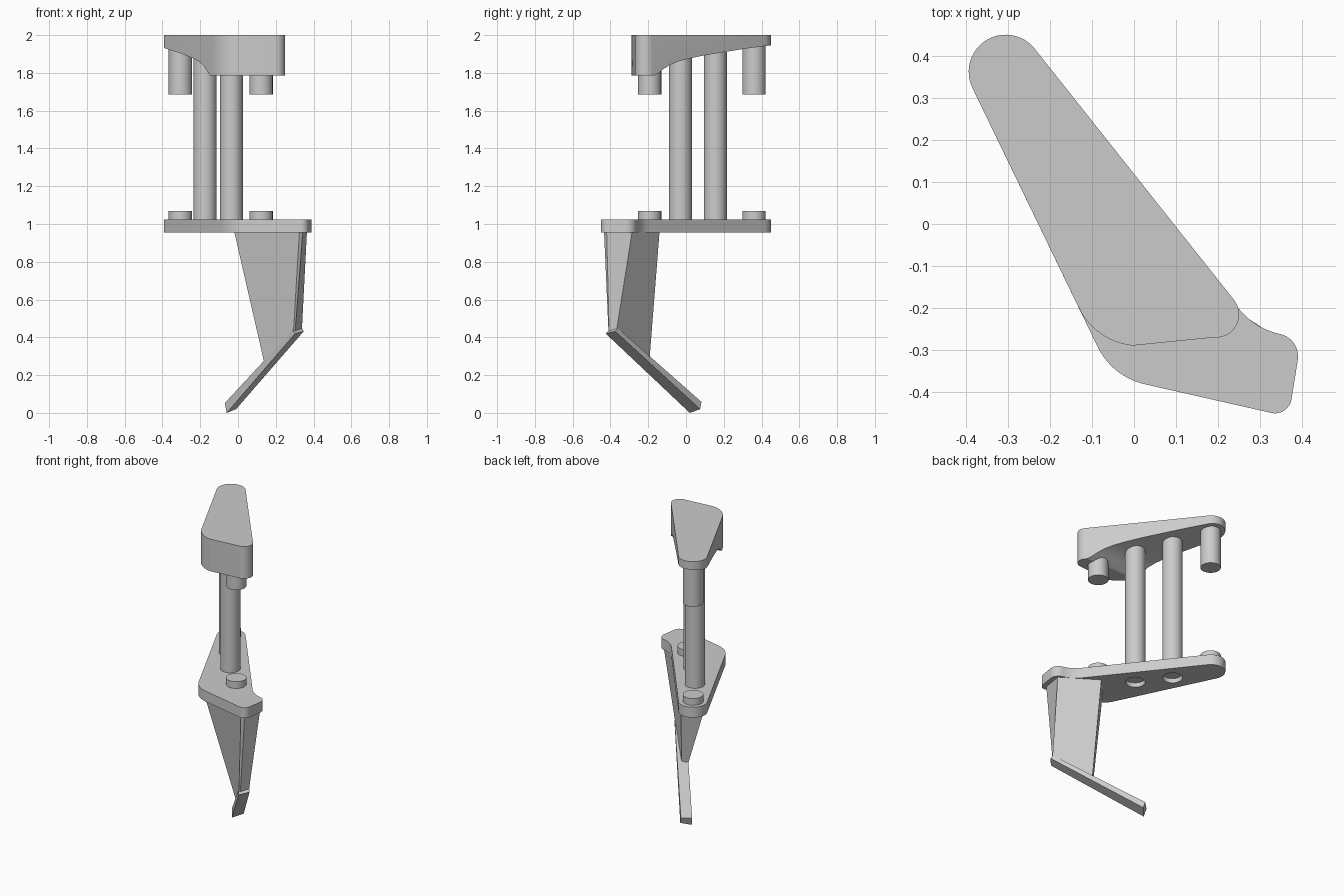
import bpy, bmesh, math

if "Cube" in bpy.data.objects:
    bpy.data.objects.remove(bpy.data.objects["Cube"])

grey = bpy.data.materials.new("plain_grey")
grey.diffuse_color = (0.6, 0.6, 0.6, 1)
grey.use_nodes = True
grey.node_tree.nodes["Principled BSDF"].inputs["Base Color"].default_value = grey.diffuse_color


def finish(name, bm, smooth=True):
    bmesh.ops.recalc_face_normals(bm, faces=bm.faces)
    me = bpy.data.meshes.new(name)
    bm.to_mesh(me)
    bm.free()
    me.materials.append(grey)
    ob = bpy.data.objects.new(name, me)
    bpy.context.collection.objects.link(ob)
    if smooth:
        activate(ob)
        bpy.ops.object.shade_smooth_by_angle(angle=math.radians(25))
    return ob


def activate(ob):
    bpy.ops.object.select_all(action='DESELECT')
    ob.select_set(True)
    bpy.context.view_layer.objects.active = ob


def loft(name, low, high, smooth=True):
    """Closed solid between two rings with the same point count."""
    bm = bmesh.new()
    a = [bm.verts.new(p) for p in low]
    b = [bm.verts.new(p) for p in high]
    n = len(a)
    bm.faces.new(a)
    bm.faces.new(b)
    for i in range(n):
        j = (i + 1) % n
        bm.faces.new((a[i], a[j], b[j], b[i]))
    return finish(name, bm, smooth)


def arc(cx, cy, r, a0, a1, n=12):
    out = []
    for i in range(n + 1):
        a = math.radians(a0 + (a1 - a0) * i / n)
        out.append((cx + r * math.cos(a), cy + r * math.sin(a)))
    return out


def prism(name, outline, z0, z1):
    return loft(name, [(x, y, z0) for x, y in outline], [(x, y, z1) for x, y in outline])


def rod(name, x, y, r, z0, z1):
    return prism(name, arc(x, y, r, 0, 352.5, 47), z0, z1)


def cut(ob, cutter):
    activate(ob)
    mod = ob.modifiers.new("cut", 'BOOLEAN')
    mod.operation = 'DIFFERENCE'
    mod.solver = 'EXACT'
    mod.object = cutter
    bpy.ops.object.modifier_apply(modifier=mod.name)
    bpy.data.objects.remove(cutter)
    bpy.ops.object.shade_smooth_by_angle(angle=math.radians(25))


tip = arc(-0.305, 0.362, 0.088, 38, 206, 24)

# Upper plate, with a curved hollow under its long arm
upper = prism("upper_plate",
              tip + arc(0.013, -0.13, 0.16, 206, 264) + arc(0.195, -0.215, 0.055, 264, 398),
              1.785, 2.0)
curve = [(-0.175, 1.77), (-0.17, 1.785), (-0.15, 1.796), (-0.12, 1.82), (-0.085, 1.842),
         (-0.04, 1.861), (0.02, 1.877), (0.1, 1.893), (0.2, 1.910), (0.32, 1.929),
         (0.5, 1.953), (0.5, 1.77)]
cut(upper, loft("hollow_cutter", [(-0.6, y, z) for y, z in curve],
                [(0.6, y, z) for y, z in curve]))

# Lower plate, with a flared front corner
lower = prism("lower_plate",
              tip + arc(0.062, -0.22, 0.165, 206, 259) + arc(0.335, -0.41, 0.04, 259, 350)
              + arc(0.335, -0.315, 0.055, -10, 75) + arc(0.382, -0.095, 0.17, 255, 218),
              0.955, 1.025)

# Two long posts with shallow sockets under the lower plate
for i, (x, y) in enumerate([(-0.175, 0.155), (-0.035, -0.03)]):
    cut(lower, rod("socket_cutter", x, y, 0.06, 0.9, 0.985))
    rod(f"post_{i + 1}", x, y, 0.061, 1.0, 1.91 if i == 0 else 1.89)

# Short pins above and matching studs below
for i, (x, y) in enumerate([(-0.305, 0.36), (0.122, -0.193)]):
    rod(f"upper_pin_{i + 1}", x, y, 0.062, 1.685, 1.96)
    rod(f"lower_stud_{i + 1}", x, y, 0.062, 1.0, 1.07)

# Tapering fin below the lower plate
loft("fin",
     [(0.138, -0.222, 0.27), (0.293, -0.41, 0.42), (0.302, -0.407, 0.425),
      (0.338, -0.368, 0.435), (0.168, -0.193, 0.285)],
     [(-0.02, -0.325, 0.96), (0.325, -0.434, 0.96), (0.343, -0.42, 0.96),
      (0.365, -0.285, 0.96), (0.14, -0.14, 0.96)], False)

# Slanted bar at the foot of the fin
loft("slanted_bar",
     [(-0.06, 0.02, 0.0), (-0.01, 0.075, 0.02), (-0.02, 0.082, 0.058), (-0.07, 0.035, 0.052)],
     [(0.302, -0.425, 0.42), (0.348, -0.375, 0.432), (0.338, -0.362, 0.45),
      (0.288, -0.408, 0.438)], False)
